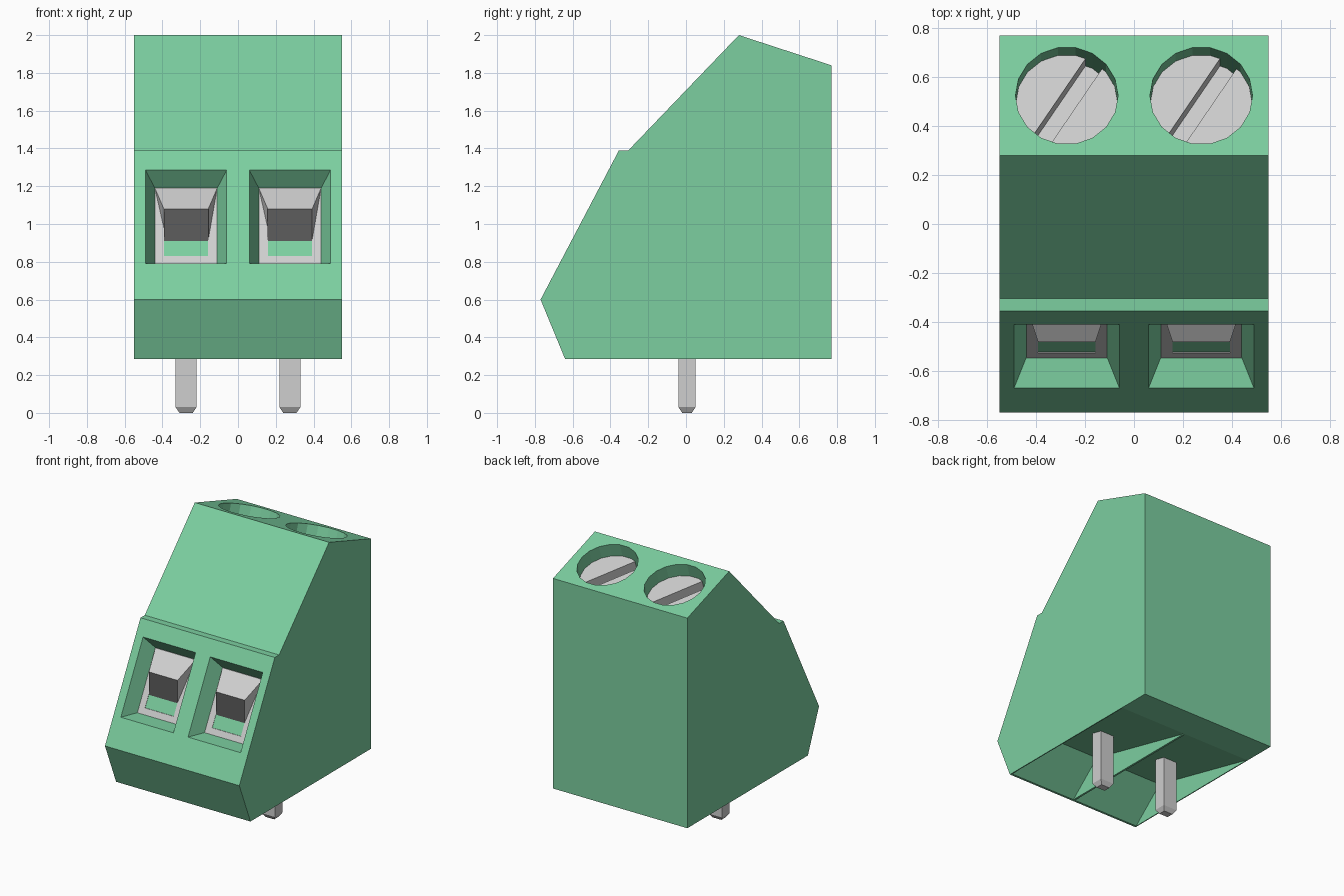
import bpy, bmesh, math
from mathutils import Matrix, Vector

if "Cube" in bpy.data.objects:
    bpy.data.objects.remove(bpy.data.objects["Cube"])


def material(name, rgb):
    m = bpy.data.materials.new(name)
    m.use_nodes = True
    m.diffuse_color = (*rgb, 1)
    m.node_tree.nodes["Principled BSDF"].inputs["Base Color"].default_value = (*rgb, 1)
    return m


GREEN = material("green plastic", (0.2, 0.62, 0.35))
METAL = material("light metal", (0.62, 0.62, 0.62))
DARK = material("dark opening", (0.11, 0.11, 0.11))


def finish(name, bm, mat):
    bmesh.ops.recalc_face_normals(bm, faces=bm.faces)
    mesh = bpy.data.meshes.new(name)
    bm.to_mesh(mesh)
    bm.free()
    mesh.materials.append(mat)
    ob = bpy.data.objects.new(name, mesh)
    bpy.context.collection.objects.link(ob)
    return ob


def loft(name, ring_a, ring_b, mat):
    """Closed solid between two matching rings of points."""
    bm = bmesh.new()
    a = [bm.verts.new(p) for p in ring_a]
    b = [bm.verts.new(p) for p in ring_b]
    bm.faces.new(a)
    bm.faces.new(b)
    for i in range(len(a)):
        j = (i + 1) % len(a)
        bm.faces.new((a[i], a[j], b[j], b[i]))
    return finish(name, bm, mat)


def extrude_x(name, profile, x0, x1, mat):
    return loft(name, [(x0, y, z) for y, z in profile], [(x1, y, z) for y, z in profile], mat)


def box(name, lo, hi, mat, matrix=Matrix()):
    rings = [[matrix @ Vector((x, y, z)) for x, y in
              ((lo[0], lo[1]), (hi[0], lo[1]), (hi[0], hi[1]), (lo[0], hi[1]))] for z in (lo[2], hi[2])]
    return loft(name, *rings, mat)


def cylinder(name, radius, z0, z1, mat, matrix):
    rings = [[matrix @ Vector((radius * math.cos(k * math.tau / 18), radius * math.sin(k * math.tau / 18), z))
              for k in range(18)] for z in (z0, z1)]
    return loft(name, *rings, mat)


def cut(target, cutter):
    mod = target.modifiers.new("cut", 'BOOLEAN')
    mod.operation, mod.solver, mod.object = 'DIFFERENCE', 'EXACT', cutter
    bpy.context.view_layer.objects.active = target
    bpy.ops.object.modifier_apply(modifier=mod.name)
    bpy.data.objects.remove(cutter)


def slope_y(z):
    """Depth of the lower front slope at a height."""
    return -0.77 + (z - 0.6) * 0.525


def window_ring(cx, t):
    """Window outline, from t = 0 on the front to t = 1 at the clamp."""
    half, top = 0.215 - 0.05 * t, 1.285 - 0.095 * t
    return [(cx + sx * half, slope_y(z) + 0.125 * t, z)
            for sx, z in ((-1, 0.79), (1, 0.79), (1, top), (-1, top))]


# Housing
body = extrude_x("housing", [(-0.64, 0.285), (-0.77, 0.6), (-0.355, 1.39), (-0.305, 1.39),
                             (0.28, 2.0), (0.77, 1.84), (0.77, 0.285)], -0.55, 0.55, GREEN)

for side, cx in (("right", -0.275), ("left", 0.275)):
    # Wire window and the hollow under the housing
    cut(body, loft("window_cutter", window_ring(cx, -0.3), window_ring(cx, 1), GREEN))
    cut(body, extrude_x("hollow_cutter", [(-0.63, 0.28), (-0.38, 0.5), (0.53, 0.285), (0.53, 0.28)],
                        cx - 0.268, cx + 0.268, GREEN))

    # Screw bore, square to the sloping top
    tilt = Matrix.Translation((cx, 0.525, 1.92)) @ Matrix.Rotation(-math.atan2(0.16, 0.49), 4, 'X')
    cut(body, cylinder("bore_cutter", 0.21, -0.2, 0.1, GREEN, tilt))

    # Slotted screw
    screw = cylinder(side + "_screw", 0.209, -0.3, -0.1, METAL, tilt)
    turn = tilt @ Matrix.Rotation(math.radians(57), 4, 'Z')
    cut(screw, box("slot_cutter", (-0.3, -0.04, -0.195), (0.3, 0.04, 0), METAL, turn))

    # Clamp frame behind the window
    front = [(x, y - 0.003, z) for x, y, z in window_ring(cx, 1)]
    clamp = loft(side + "_clamp_frame", front, [(x, y + 0.2, z) for x, y, z in front], METAL)
    cut(clamp, box("opening_cutter", (cx - 0.1175, -0.8, 0.83), (cx + 0.1175, -0.48, 1.08), METAL))

    # Clamp jaw with a bevelled top and dark front
    jaw = loft(side + "_clamp_jaw",
               [(cx + sx * 0.1175, -0.482, z) for sx, z in ((-1, 0.83), (1, 0.83), (1, 1.08), (-1, 1.08))],
               [(cx + sx * h, y, z) for sx, h, y, z in
                ((-1, 0.1175, -0.4, 0.83), (1, 0.1175, -0.4, 0.83),
                 (1, 0.165, -0.338, 1.19), (-1, 0.165, -0.338, 1.19))], METAL)
    jaw.data.materials.append(DARK)
    for f in jaw.data.polygons:
        if f.normal.y < -0.95:
            f.material_index = 1

    # Solder pin with a tapered tip
    pin = box(side + "_pin", (cx - 0.055, -0.04, 0.03), (cx + 0.055, 0.05, 0.5), METAL)
    tip = [[(cx + sx * hx, 0.005 + sy * hy, z) for sx, sy in ((-1, -1), (1, -1), (1, 1), (-1, 1))]
           for hx, hy, z in ((0.035, 0.025, 0), (0.055, 0.045, 0.03))]
    loft(side + "_pin_tip", *tip, METAL)
